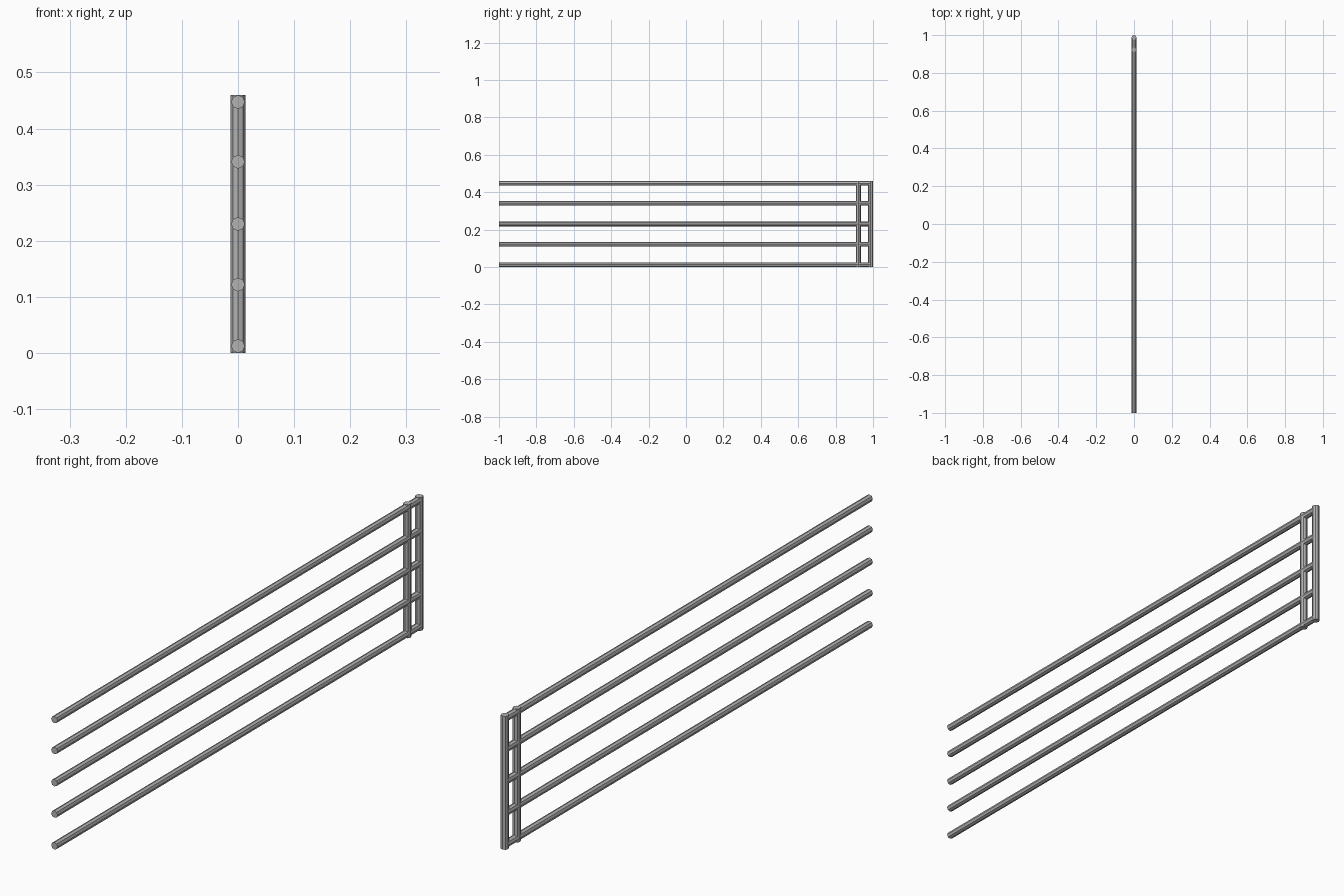
import bpy
import math

if "Cube" in bpy.data.objects:
    bpy.data.objects.remove(bpy.data.objects["Cube"])

SIDES = 8
HEIGHT = 0.46
END_Y = 0.987

# Dark grey painted steel
steel = bpy.data.materials.new("dark_grey_steel")
steel.diffuse_color = (0.45, 0.45, 0.45, 1)
steel.use_nodes = True
steel.node_tree.nodes["Principled BSDF"].inputs["Base Color"].default_value = steel.diffuse_color


def tube(name, radius, length, location, rotation=(0, 0, 0)):
    bpy.ops.mesh.primitive_cylinder_add(
        vertices=SIDES, radius=radius, depth=length,
        location=location, rotation=rotation)
    obj = bpy.context.object
    obj.name = name
    obj.data.materials.append(steel)
    return obj


# Horizontal rails, open at the front and ending in the rear post
rail_length = END_Y + 1.0
for i, z in enumerate((0.0125, 0.122, 0.23, 0.341, 0.4475)):
    tube(f"rail_{i + 1}", 0.0122, rail_length,
         (0, -1.0 + rail_length / 2, z), (math.pi / 2, 0, 0))

# Pair of upright posts at the rear
for name, y in (("inner_post", 0.922), ("end_post", END_Y)):
    tube(name, 0.013, HEIGHT, (0, y, HEIGHT / 2))
